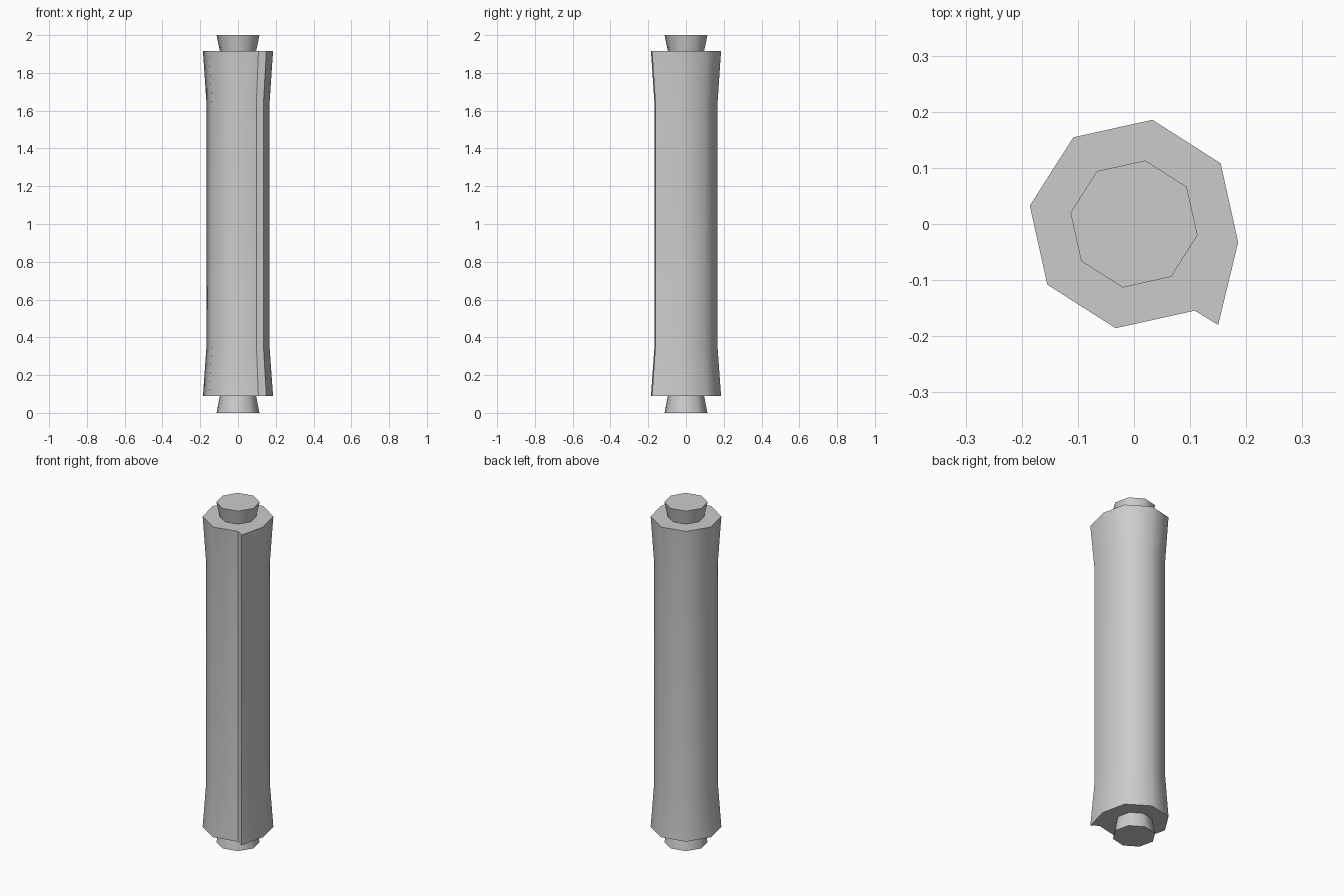
import bpy, bmesh, math

if "Cube" in bpy.data.objects:
    bpy.data.objects.remove(bpy.data.objects["Cube"])


def octagon(r):
    # Eight corners, turned so that one sits at 80 degrees
    return [(r * math.cos(math.radians(80 + 45 * i)),
             r * math.sin(math.radians(80 + 45 * i))) for i in range(8)]


def loft(name, outline, rings, sharp_corners=()):
    # Skin a scaled outline through (z, scale) rings and cap both ends
    bm = bmesh.new()
    loops = [[bm.verts.new((x * s, y * s, z)) for x, y in outline] for z, s in rings]
    n = len(outline)
    for a, b in zip(loops, loops[1:]):
        for i in range(n):
            j = (i + 1) % n
            bm.faces.new((a[i], a[j], b[j], b[i]))
    caps = [bm.faces.new(loops[0][::-1]), bm.faces.new(loops[-1])]
    bmesh.ops.recalc_face_normals(bm, faces=bm.faces[:])
    for f in bm.faces:
        f.smooth = f not in caps
    for e in bm.edges:
        if e.calc_face_angle(0) > math.radians(50):
            e.smooth = False
    for c in sharp_corners:
        for a, b in zip(loops, loops[1:]):
            bm.edges.get((a[c], b[c])).smooth = False
    mesh = bpy.data.meshes.new(name)
    bm.to_mesh(mesh)
    bm.free()
    obj = bpy.data.objects.new(name, mesh)
    bpy.context.collection.objects.link(obj)
    return obj


# Rolled sheet with a loose outer edge, flared at both ends
outline = octagon(0.1885)
outline.insert(6, (0.15, -0.18))
loft("rolled_sheet", outline,
     [(0.09, 1.0), (0.35, 0.9), (1.64, 0.9), (1.915, 1.0)], sharp_corners=(5, 6))

# Rod ends, wider at the tips
knob = octagon(0.115)
loft("bottom_rod_end", knob, [(0.0, 1.0), (0.095, 0.84)])
loft("top_rod_end", knob, [(1.91, 0.84), (2.0, 1.0)])
